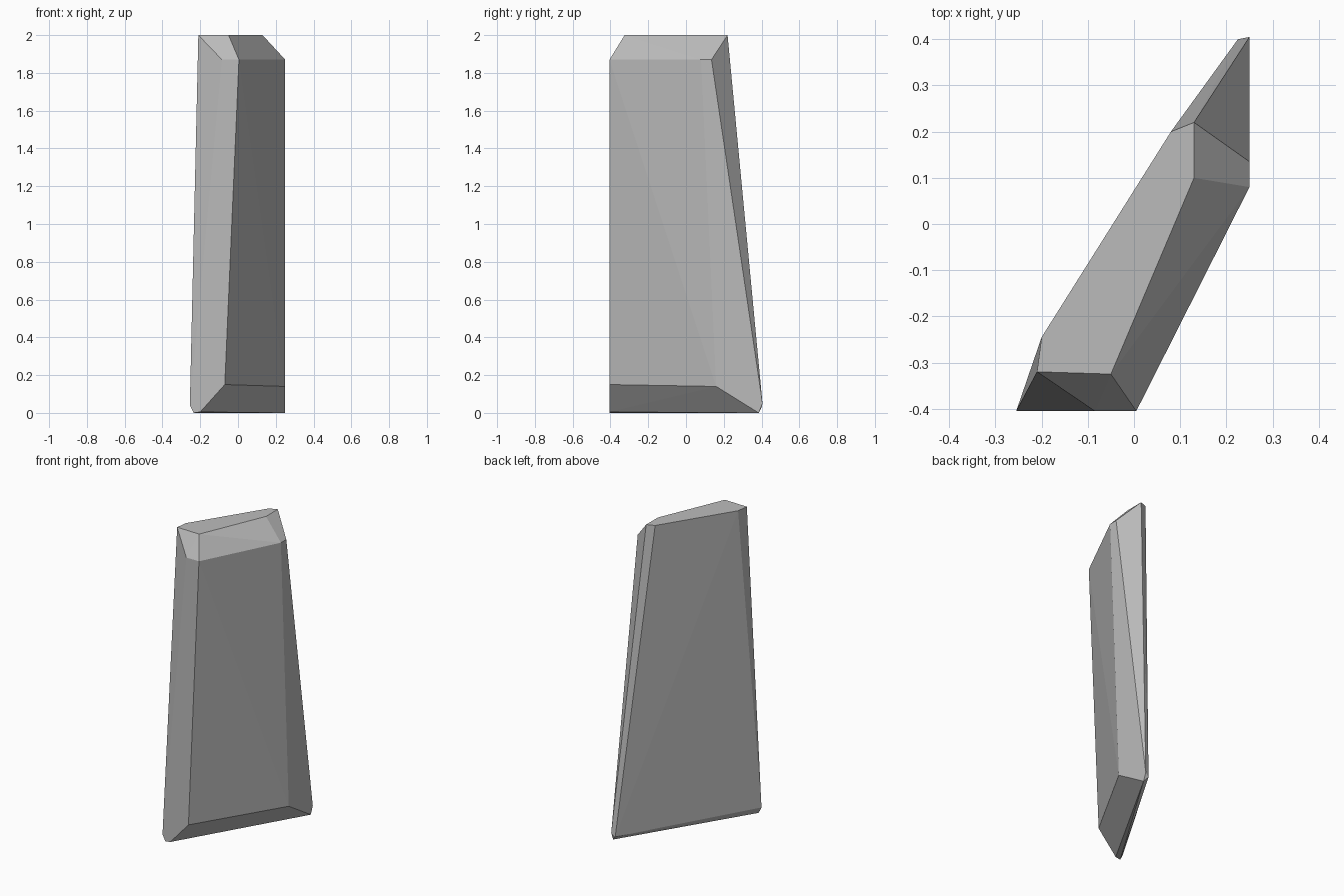
import bpy
import bmesh

# Remove the default object
default = bpy.data.objects.get("Cube")
if default:
    bpy.data.objects.remove(default, do_unlink=True)


def flat_material(name, colour):
    """Create a plain single-colour material."""
    material = bpy.data.materials.new(name)
    material.use_nodes = True
    material.diffuse_color = colour
    shader = material.node_tree.nodes["Principled BSDF"]
    shader.inputs["Base Color"].default_value = colour
    shader.inputs["Roughness"].default_value = 0.9
    return material


def faceted_block(name, rings, material):
    """Wrap a tight faceted skin around a few cut corners."""
    mesh = bpy.data.meshes.new(name)
    bm = bmesh.new()
    for ring in rings:
        for corner in ring:
            bm.verts.new(corner)
    bmesh.ops.convex_hull(bm, input=bm.verts[:])
    # Merge triangles that lie on the same cut face
    bmesh.ops.dissolve_limit(bm, angle_limit=0.015,
                             verts=bm.verts[:], edges=bm.edges[:])
    bmesh.ops.recalc_face_normals(bm, faces=bm.faces[:])
    bm.to_mesh(mesh)
    bm.free()
    mesh.materials.append(material)
    block = bpy.data.objects.new(name, mesh)
    bpy.context.collection.objects.link(block)
    return block


# Flat top outline
top = [(x, y, 2) for x, y in (
    (-0.21, -0.32), (-0.05, -0.325), (0.13, 0.1),
    (0.13, 0.22), (0.08, 0.2), (-0.2, -0.245))]

# Lower edge of the top chamfer
shoulder = [(x, y, 1.87) for x, y in (
    (-0.085, -0.405), (0.005, -0.405), (0.25, 0.08), (0.25, 0.135))]

# Upper edge of the undercut along the foot
foot = [(-0.07, -0.405, 0.15), (0.25, 0.16, 0.14)]

# Ridge under the slab and the rim behind it
ridge = [(-0.235, -0.405, 0), (-0.2, -0.405, 0.005), (0.25, 0.385, 0)]
rim = [(-0.255, -0.405, 0.04), (0.25, 0.405, 0.05), (0.225, 0.4, 0.03)]

stone = flat_material("stone grey", (0.5, 0.5, 0.5, 1))
faceted_block("stone_slab", [top, shoulder, foot, ridge, rim], stone)
